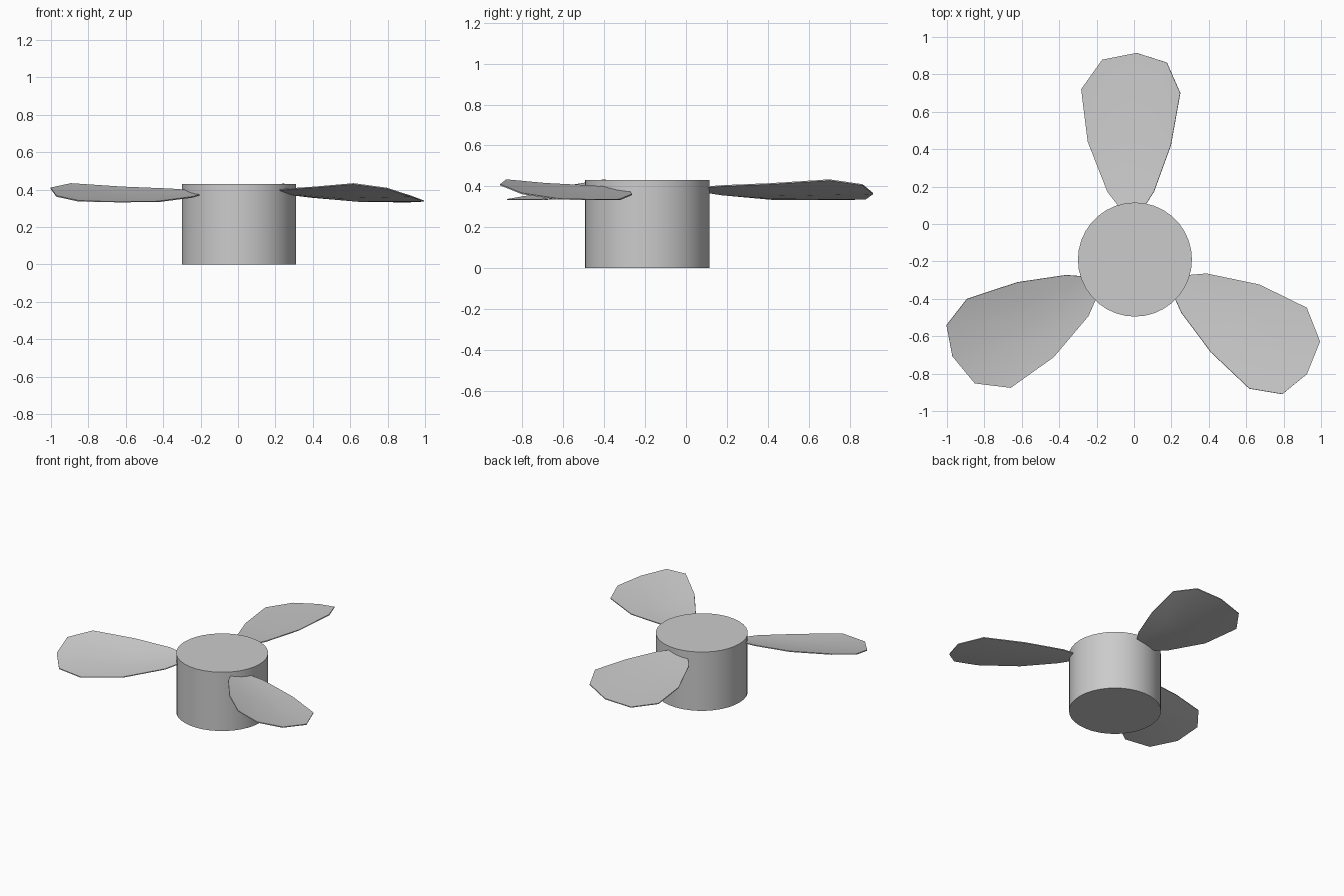
import bpy
import bmesh
from math import radians
from mathutils import Matrix, Vector

cube = bpy.data.objects.get("Cube")
if cube:
    bpy.data.objects.remove(cube)

HUB = Vector((0.005, -0.19, 0))
HUB_RADIUS, HUB_HEIGHT = 0.305, 0.43
THICKNESS = 0.006

# Single grey material
grey = bpy.data.materials.new("grey")
grey.use_nodes = True
colour = (0.6, 0.6, 0.6, 1)
grey.diffuse_color = colour
grey.node_tree.nodes["Principled BSDF"].inputs["Base Color"].default_value = colour


def finish(obj):
    obj.data.materials.append(grey)
    bpy.ops.object.select_all(action="DESELECT")
    obj.select_set(True)
    bpy.context.view_layer.objects.active = obj
    bpy.ops.object.shade_smooth_by_angle(angle=radians(35))


# Hub
bpy.ops.mesh.primitive_cylinder_add(vertices=36, radius=HUB_RADIUS, depth=HUB_HEIGHT,
                                    location=HUB + Vector((0, 0, HUB_HEIGHT / 2)))
hub = bpy.context.object
hub.name = "hub"
finish(hub)

# Blade rows from root to tip: trailing corner and leading corner as (side, reach)
EDGES = [((-0.045, 0.24), (0.03, 0.24)),
         ((-0.137, 0.365), (0.112, 0.36)),
         ((-0.235, 0.637), (0.209, 0.605))]
TIP = [(-0.262, 0.918), (-0.145, 1.073), (0.04, 1.104), (0.2, 1.048), (0.267, 0.883)]


def blade_rows():
    rows = []
    for start, end in EDGES:
        a, b = Vector(start), Vector(end)
        rows.append([a.lerp(b, i / 4) for i in range(5)])
    rows.append([Vector(p) for p in TIP])
    return rows


def blade_height(side, reach):
    # Pitched, scooped section that rises slightly toward the root
    lift = 0.03 * max(0, 1 - (reach - 0.24) / 0.4)
    return 0.357 + lift + 0.18 * side + 0.37 * side ** 2


def make_blade(name, angle):
    bm = bmesh.new()
    grid = [[bm.verts.new((s, r, blade_height(s, r))) for s, r in row]
            for row in blade_rows()]
    for low, high in zip(grid, grid[1:]):
        for i in range(4):
            bm.faces.new((low[i], low[i + 1], high[i + 1], high[i]))
    bm.transform(Matrix.Translation(HUB) @ Matrix.Rotation(radians(angle - 90), 4, "Z"))
    mesh = bpy.data.meshes.new(name)
    bm.to_mesh(mesh)
    bm.free()
    blade = bpy.data.objects.new(name, mesh)
    bpy.context.collection.objects.link(blade)
    finish(blade)
    shell = blade.modifiers.new("thickness", "SOLIDIFY")
    shell.thickness = THICKNESS
    shell.offset = 0
    # Keep the rim crisp against the smooth blade faces
    edge = blade.modifiers.new("crisp_rim", "EDGE_SPLIT")
    edge.split_angle = radians(35)


# Three blades around the hub
for name, angle in (("back_blade", 91.6), ("right_blade", 210), ("left_blade", 328.4)):
    make_blade(name, angle)
